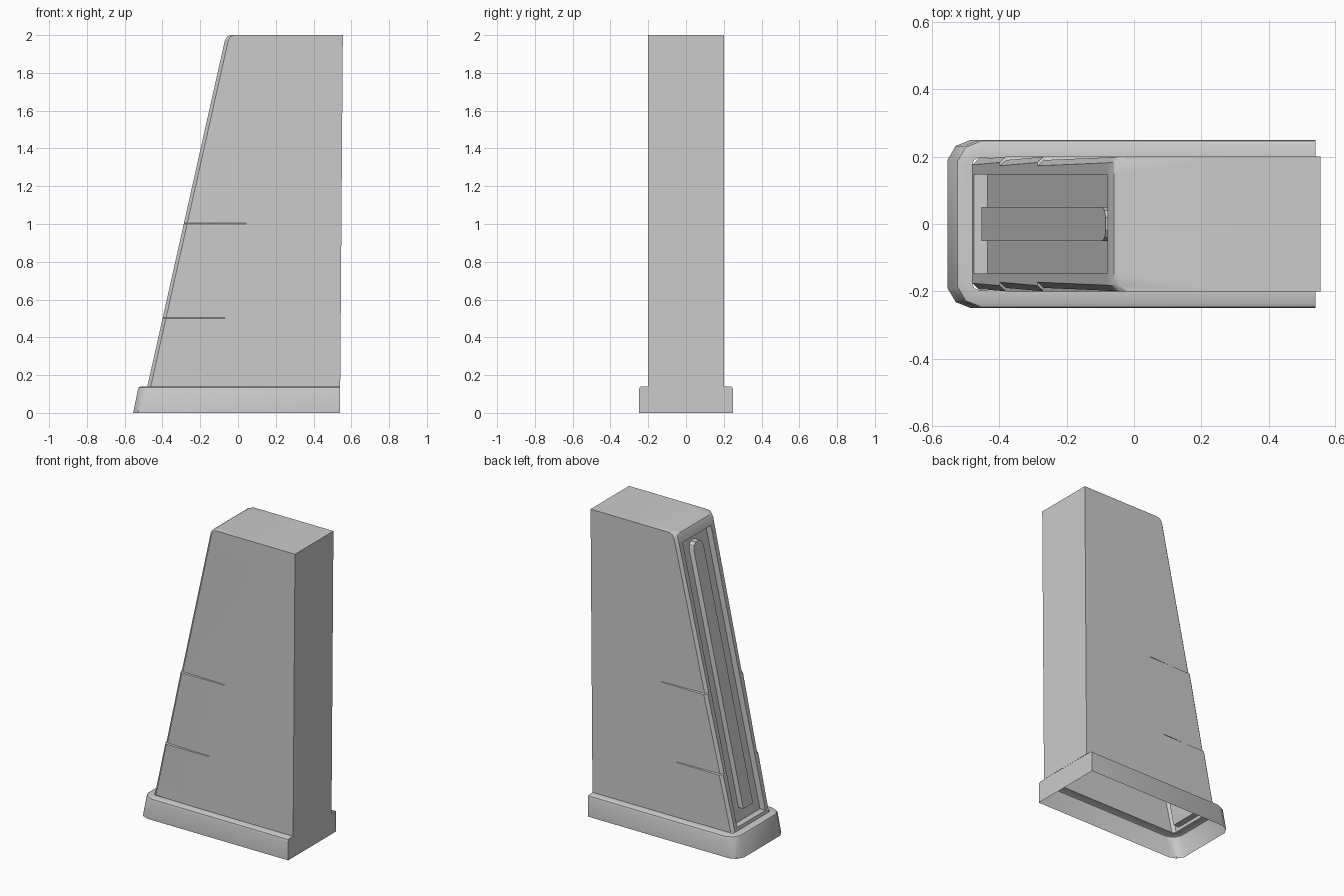
import bpy
import bmesh

cube = bpy.data.objects.get("Cube")
if cube:
    bpy.data.objects.remove(cube, do_unlink=True)

GREY = (0.6, 0.6, 0.6, 1.0)
grey = bpy.data.materials.new("plain grey")
grey.use_nodes = True
grey.diffuse_color = GREY
grey.node_tree.nodes["Principled BSDF"].inputs["Base Color"].default_value = GREY


def loft(name, rings, cap=False):
    """Skin closed rings, each given as a +y half that is mirrored to -y."""
    bm = bmesh.new()
    loops = []
    for half, z in rings:
        outline = half + [(x, -y) for x, y in reversed(half)]
        loops.append([bm.verts.new((x, y, z)) for x, y in outline])
    count = len(loops[0])
    for low, high in zip(loops, loops[1:]):
        for i in range(count):
            j = (i + 1) % count
            bm.faces.new((low[i], low[j], high[j], high[i]))
    if cap:
        bm.faces.new(loops[-1])
    # drop the empty faces left where rings coincide
    bmesh.ops.remove_doubles(bm, verts=bm.verts, dist=0.0002)
    empty = [f for f in bm.faces if f.calc_area() < 1e-7]
    bmesh.ops.delete(bm, geom=empty, context='FACES')
    mesh = bpy.data.meshes.new(name)
    bm.to_mesh(mesh)
    bm.free()
    mesh.materials.append(grey)
    obj = bpy.data.objects.new(name, mesh)
    bpy.context.collection.objects.link(obj)
    bpy.ops.object.select_all(action='DESELECT')
    obj.select_set(True)
    bpy.context.view_layer.objects.active = obj
    bpy.ops.object.shade_smooth_by_angle(angle=0.6)
    return obj


def slope_x(z):
    return -0.48 + (z - 0.14) * 0.41 / 1.83


def tower_ring(z, inset=0.0, depth=0.0, rib=0.0, rib_width=0.05, back=0.0):
    """Section of the tower: stepped side, bevelled corner, channel and rib."""
    x = slope_x(z) + back
    right = 0.54 + 0.0075 * z
    half = [(right, 0.2), (x + 0.33, 0.2), (x + 0.018, 0.2 - inset),
            (x, 0.183 - inset), (x, 0.147), (x + depth, 0.147),
            (x + depth, rib_width), (x + depth - rib, rib_width)]
    return half, z


# Tower: side panels lapped at two heights, channel with a rib on the slope
D, R = 0.04, 0.035
loft("tower", [
    tower_ring(0.14, 0.006),
    tower_ring(0.16, 0.006),
    tower_ring(0.16, 0.006, D),
    tower_ring(0.24, 0.005, D),
    tower_ring(0.24, 0.005, D, R),
    tower_ring(0.5, 0.0, D, R),
    tower_ring(0.504, 0.01, D, R),
    tower_ring(1.0, 0.0, D, R),
    tower_ring(1.004, 0.01, D, R),
    tower_ring(1.84, 0.002, D, R),
    tower_ring(1.87, 0.001, D, R, 0.04),
    tower_ring(1.885, 0.001, D, R, 0.02),
    tower_ring(1.885, 0.001, D, 0.0, 0.02),
    tower_ring(1.93, 0.001, D),
    tower_ring(1.93, 0.001),
    tower_ring(1.97),
    tower_ring(1.99, back=0.006),
    tower_ring(2.0, back=0.023),
], cap=True)


def skirt_ring(z, x, w, cut=1.0):
    half = [(0.54, w), (x + 0.07 * cut, w), (x + 0.025 * cut, w - 0.018 * cut),
            (x, w - 0.06 * cut)]
    return half, z


# Base skirt: open underneath, rounded at the sloped end, flush at the flat end
loft("base_skirt", [
    skirt_ring(0.0, -0.555, 0.25),
    skirt_ring(0.122, -0.53, 0.25),
    skirt_ring(0.135, -0.525, 0.246),
    skirt_ring(0.14, -0.515, 0.238),
    skirt_ring(0.14, -0.48, 0.196, 0.25),
])
